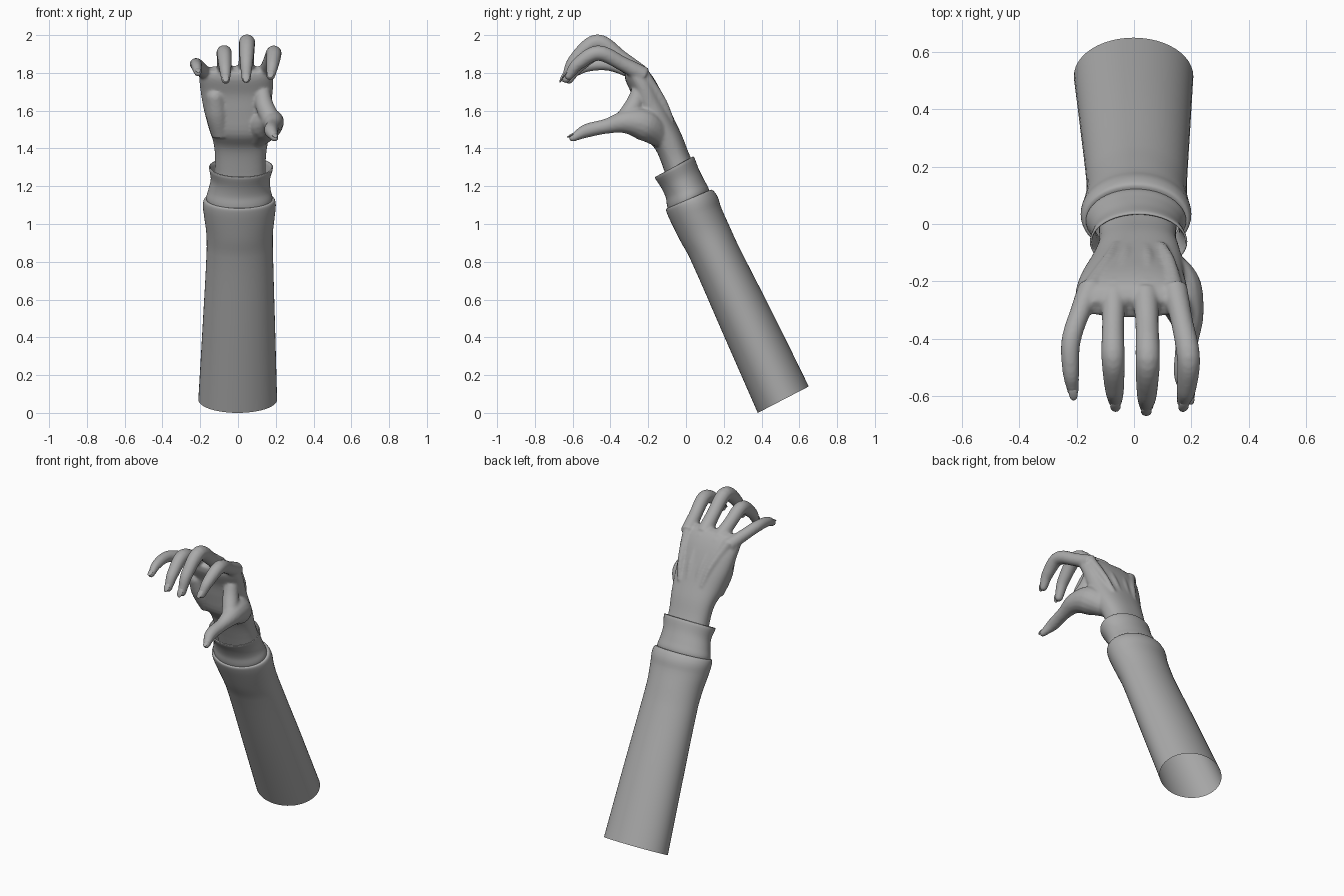
import bpy, bmesh, math
from mathutils import Vector, Matrix

if "Cube" in bpy.data.objects:
    bpy.data.objects.remove(bpy.data.objects["Cube"])

grey = bpy.data.materials.new("plain_grey")
grey.diffuse_color = (0.40, 0.40, 0.40, 1)
grey.use_nodes = True
grey.node_tree.nodes["Principled BSDF"].inputs["Base Color"].default_value = grey.diffuse_color


def resample(rows, n):
    """Smooth interpolation through rows of numbers, n steps per span."""
    t = [0.0]
    for a, b in zip(rows, rows[1:]):
        t.append(t[-1] + max(1e-4, math.dist(a, b)))
    last = len(rows) - 1

    def slope(i, k):
        lo, hi = max(i - 1, 0), min(i + 1, last)
        return (rows[hi][k] - rows[lo][k]) / (t[hi] - t[lo])
    out = []
    for i in range(last):
        h = t[i + 1] - t[i]
        for j in range(n):
            s = j / n
            out.append([(2*s**3 - 3*s*s + 1) * rows[i][k] + (s**3 - 2*s*s + s) * h * slope(i, k)
                        + (3*s*s - 2*s**3) * rows[i + 1][k] + (s**3 - s*s) * h * slope(i + 1, k)
                        for k in range(len(rows[0]))])
    return out + [list(rows[-1])]


def loft(bm, rings, caps):
    loops = [[bm.verts.new(p) for p in r] for r in rings]
    m = len(loops[0])
    for a, b in zip(loops, loops[1:]):
        for i in range(m):
            bm.faces.new((a[i], a[(i + 1) % m], b[(i + 1) % m], b[i]))
    if caps:
        bm.faces.new(loops[0][::-1])
        bm.faces.new(loops[-1])


def section(row, n=48, power=1.0):
    """Oval ring from front point, back point and left/right limits."""
    fy, fz, by, bz, xl, xr = row
    pts = []
    for i in range(n):
        a = 2 * math.pi * i / n
        c, s = [math.copysign(abs(v) ** power, v) for v in (math.cos(a), math.sin(a))]
        pts.append(((xl + xr) / 2 + (xr - xl) / 2 * c,
                    (fy + by) / 2 + (by - fy) / 2 * s,
                    (fz + bz) / 2 + (bz - fz) / 2 * s))
    return pts


def tube(bm, path, n=16):
    """Closed round tube through (x, y, z, radius) with a domed tip."""
    pts = resample(path, 6)
    end, d = Vector(pts[-1][:3]), (Vector(pts[-1][:3]) - Vector(pts[-2][:3])).normalized()
    r = pts[-1][3]
    for k in (0.35, 0.65, 0.85, 0.98):
        pts.append([*(end + d * r * k), r * math.sqrt(1 - k * k)])
    rings = []
    for i, p in enumerate(pts):
        d = (Vector(pts[min(i + 1, len(pts) - 1)][:3]) - Vector(pts[max(i - 1, 0)][:3])).normalized()
        u = d.cross(Vector((1, 0, 0))).normalized()
        v = d.cross(u)
        rings.append([Vector(p[:3]) + p[3] * (math.cos(a) * u + math.sin(a) * v)
                      for a in (2 * math.pi * k / n for k in range(n))])
    loft(bm, rings, True)


def finish(bm, name):
    bmesh.ops.recalc_face_normals(bm, faces=bm.faces)
    me = bpy.data.meshes.new(name)
    bm.to_mesh(me)
    bm.free()
    me.materials.append(grey)
    ob = bpy.data.objects.new(name, me)
    bpy.context.collection.objects.link(ob)
    bpy.ops.object.select_all(action='DESELECT')
    ob.select_set(True)
    bpy.context.view_layer.objects.active = ob
    bpy.ops.object.shade_smooth_by_angle(angle=math.radians(50))
    return ob


# sleeve: open tapered tube that flares and tucks in at the top
bm = bmesh.new()
sleeve = [(0.38, 0.0, 0.65, 0.14, -0.21, 0.207),
          (0.20, 0.41, 0.463, 0.52, -0.187, 0.196),
          (0.02, 0.82, 0.275, 0.89, -0.166, 0.185),
          (-0.03, 0.91, 0.225, 1.00, -0.168, 0.185),
          (-0.075, 1.0, 0.185, 1.09, -0.18, 0.195),
          (-0.10, 1.055, 0.167, 1.145, -0.186, 0.20),
          (-0.105, 1.08, 0.14, 1.18, -0.178, 0.193),
          (-0.085, 1.085, 0.115, 1.175, -0.155, 0.17)]
loft(bm, [section(r) for r in resample(sleeve, 4)], False)
finish(bm, "sleeve")

# cuff: waisted band with a thin rim and an inner wall
bm = bmesh.new()
cuff = [(-0.09, 1.06, 0.115, 1.15, -0.158, 0.173),
        (-0.10, 1.095, 0.122, 1.182, -0.168, 0.182),
        (-0.107, 1.14, 0.098, 1.23, -0.156, 0.172),
        (-0.13, 1.19, 0.068, 1.29, -0.144, 0.17),
        (-0.165, 1.245, 0.042, 1.355, -0.154, 0.186),
        (-0.158, 1.25, 0.033, 1.354, -0.147, 0.179),
        (-0.12, 1.19, 0.058, 1.28, -0.134, 0.16),
        (-0.09, 1.12, 0.09, 1.20, -0.14, 0.157)]
loft(bm, [section(r) for r in resample(cuff, 4)], False)
finish(bm, "cuff")

# hand: forearm and palm, fingers, thumb and tendons fused into one skin
bm = bmesh.new()
palm = [(-0.07, 1.14, 0.09, 1.21, -0.125, 0.15),
        (-0.125, 1.31, 0.017, 1.37, -0.121, 0.147),
        (-0.165, 1.40, -0.02, 1.465, -0.13, 0.158),
        (-0.23, 1.47, -0.06, 1.55, -0.155, 0.172),
        (-0.262, 1.58, -0.11, 1.655, -0.183, 0.175),
        (-0.285, 1.68, -0.163, 1.76, -0.20, 0.185),
        (-0.32, 1.76, -0.215, 1.825, -0.203, 0.183),
        (-0.325, 1.80, -0.26, 1.84, -0.175, 0.165)]
loft(bm, [section(r, 48, 0.85) for r in resample(palm, 4)], True)

fingers = {
    "little": [(-0.15, -0.22, 1.775, 0.044), (-0.185, -0.30, 1.81, 0.036), (-0.22, -0.41, 1.845, 0.034),
               (-0.22, -0.52, 1.835, 0.029), (-0.212, -0.585, 1.80, 0.02)],
    "ring": [(-0.07, -0.24, 1.79, 0.046), (-0.073, -0.34, 1.85, 0.039), (-0.073, -0.465, 1.907, 0.041),
             (-0.068, -0.575, 1.83, 0.034), (-0.065, -0.62, 1.765, 0.024)],
    "middle": [(0.04, -0.24, 1.795, 0.048), (0.045, -0.34, 1.875, 0.041), (0.048, -0.47, 1.962, 0.043),
               (0.045, -0.59, 1.865, 0.036), (0.043, -0.635, 1.77, 0.025)],
    "index": [(0.14, -0.22, 1.785, 0.046), (0.165, -0.33, 1.845, 0.039), (0.19, -0.465, 1.905, 0.041),
              (0.183, -0.575, 1.845, 0.034), (0.173, -0.62, 1.785, 0.024)],
}
thumb = [(0.10, -0.13, 1.46, 0.06), (0.15, -0.22, 1.525, 0.085), (0.182, -0.32, 1.54, 0.062),
         (0.183, -0.42, 1.518, 0.040), (0.175, -0.53, 1.492, 0.036), (0.195, -0.60, 1.455, 0.02)]
for path in fingers.values():
    tube(bm, path)
    x = path[0][0]
    tube(bm, [(x, -0.222, 1.79, 0.032), (0.02 + 0.72 * x, -0.124, 1.65, 0.021),
              (0.02 + 0.55 * x, -0.074, 1.545, 0.014)])
tube(bm, thumb)
# web between thumb and index, and the heel on the little-finger side
tube(bm, [(0.13, -0.25, 1.70, 0.04), (0.14, -0.275, 1.63, 0.048), (0.17, -0.32, 1.56, 0.05)])
tube(bm, [(-0.09, -0.17, 1.47, 0.05), (-0.11, -0.215, 1.58, 0.06), (-0.12, -0.25, 1.67, 0.05)])
hand = finish(bm, "hand")
mod = hand.modifiers.new("fuse", 'REMESH')
mod.mode, mod.voxel_size, mod.use_smooth_shade = 'VOXEL', 0.008, True
mod = hand.modifiers.new("soften", 'SMOOTH')
mod.factor, mod.iterations = 0.5, 5

# nails: flat ovals set on the outer side of each tip
for name, path in {**fingers, "thumb": thumb}.items():
    a, b = Vector(path[-2][:3]), Vector(path[-1][:3])
    d = (b - a).normalized()
    out = d.cross(Vector((1, 0, 0))).normalized()
    side = out.cross(d)
    r = path[-1][3]
    bm = bmesh.new()
    rot = Matrix((side, d, out)).transposed().to_4x4()
    place = Matrix.Translation(b + out * r * 0.85) @ rot @ Matrix.Diagonal((r * 0.75, r * 1.3, r * 0.3, 1))
    bmesh.ops.create_uvsphere(bm, u_segments=16, v_segments=8, radius=1, matrix=place)
    finish(bm, name + "_nail")
